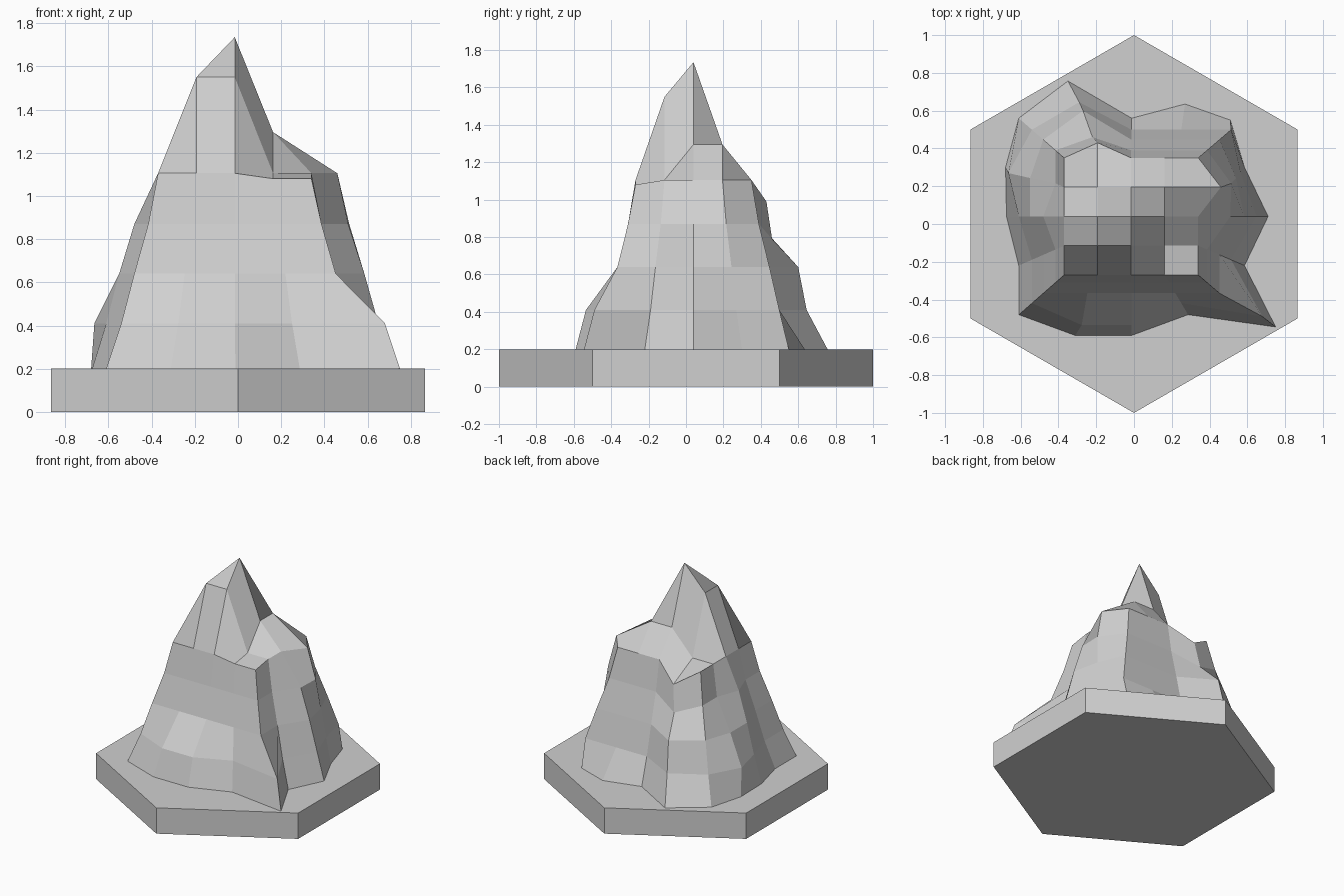
import bpy
import bmesh

default_cube = bpy.data.objects.get("Cube")
if default_cube:
    bpy.data.objects.remove(default_cube, do_unlink=True)

# Single stone colour
stone = bpy.data.materials.new("stone_grey")
stone.use_nodes = True
stone_colour = (0.63, 0.63, 0.63, 1)
stone.diffuse_color = stone_colour
stone.node_tree.nodes["Principled BSDF"].inputs["Base Color"].default_value = stone_colour


def finish(bm, name):
    """Turn a bmesh into a flat shaded stone object."""
    bmesh.ops.recalc_face_normals(bm, faces=bm.faces)
    mesh = bpy.data.meshes.new(name)
    bm.to_mesh(mesh)
    bm.free()
    mesh.materials.append(stone)
    part = bpy.data.objects.new(name, mesh)
    bpy.context.collection.objects.link(part)
    return part


# Hexagonal base tile with corners on the y axis
bpy.ops.mesh.primitive_cylinder_add(vertices=6, radius=1, depth=0.2, location=(0, 0, 0.1))
tile = bpy.context.object
tile.name = "hexagon_base"
tile.data.materials.append(stone)

# Tapered block: a square grid on top, with rings of the same grid flaring downwards
CELLS = 4
LEVELS = [1.105, 0.87, 0.64, 0.41, 0.2]
FLARE = [0, 0.19, 0.46, 0.71, 1]


def lerp(a, b, t):
    return a + (b - a) * t


def grid_point(i, j, level):
    """Regular position of a grid corner on one level."""
    u, v, t = i / CELLS, j / CELLS, FLARE[level]
    x = lerp(lerp(-0.37, -0.61, t), lerp(0.34, 0.585, t), u)
    y = lerp(lerp(-0.27, -0.48, t), lerp(0.35, 0.56, t), v)
    return x, y, LEVELS[level]


# Rock outcrops: pulled points, as (column, row, level) to new coordinates
pulled = {}


def pull(column, row, level, x=None, y=None, z=None):
    old = grid_point(column, row, level)
    new = (x, y, z)
    pulled[column, row, level] = tuple(o if n is None else n for o, n in zip(old, new))


# Summit and its shoulders
pull(2, 2, 0, z=1.735)
for column, row in ((1, 1), (2, 1), (1, 2)):
    pull(column, row, 0, z=1.55)
for column, row in ((3, 2), (2, 3), (3, 3)):
    pull(column, row, 0, z=1.295)
for column in (3, 4):
    pull(column, 0, 0, z=1.08)

# Front foot
for column in (1, 2):
    pull(column, 0, 3, y=-0.535)
    pull(column, 0, 4, y=-0.59)

# Front corner spur
pull(4, 0, 3, 0.68, -0.49)
pull(4, 0, 4, 0.75, -0.545)

# Side ledge and buttress
pull(4, 3, 0, x=0.46)
pull(4, 3, 1, x=0.515)
pull(4, 3, 2, x=0.54)
pull(4, 3, 3, x=0.565)
for level, x in enumerate((0.51, 0.585, 0.65, 0.71), 1):
    pull(4, 2, level, x=x)

# Opposite side bulge
for level, x in enumerate((-0.48, -0.55, -0.61, -0.675), 1):
    pull(0, 2, level, x=x)
for level, x in enumerate((-0.55, -0.665, -0.68), 2):
    pull(0, 3, level, x=x)

# Back ridge and back foot
pull(1, 4, 0, y=0.43, z=0.99)
pull(1, 4, 1, -0.22, 0.46, 0.79)
pull(1, 4, 2, -0.27, 0.6)
pull(1, 4, 3, -0.29, 0.645)
pull(1, 4, 4, -0.35, 0.757)
pull(3, 4, 4, 0.27, 0.635)
pull(4, 4, 4, 0.51, 0.55)

bm = bmesh.new()
points = {}


def vertex(i, j, level):
    key = (i, j, level)
    if key not in points:
        points[key] = bm.verts.new(pulled.get(key, grid_point(i, j, level)))
    return points[key]


# Mountain top
for i in range(CELLS):
    for j in range(CELLS):
        corners = ((i, j), (i + 1, j), (i + 1, j + 1), (i, j + 1))
        bm.faces.new([vertex(a, b, 0) for a, b in corners])

# Mountain sides, ring by ring
side = range(CELLS)
ring = [(i, 0) for i in side] + [(CELLS, j) for j in side]
ring += [(CELLS - i, CELLS) for i in side] + [(0, CELLS - j) for j in side]
for level in range(len(LEVELS) - 1):
    for a, b in zip(ring, ring[1:] + ring[:1]):
        bm.faces.new((vertex(*a, level + 1), vertex(*b, level + 1),
                      vertex(*b, level), vertex(*a, level)))

# Mountain underside, resting on the tile
bm.faces.new([vertex(*p, len(LEVELS) - 1) for p in reversed(ring)])
finish(bm, "mountain")
